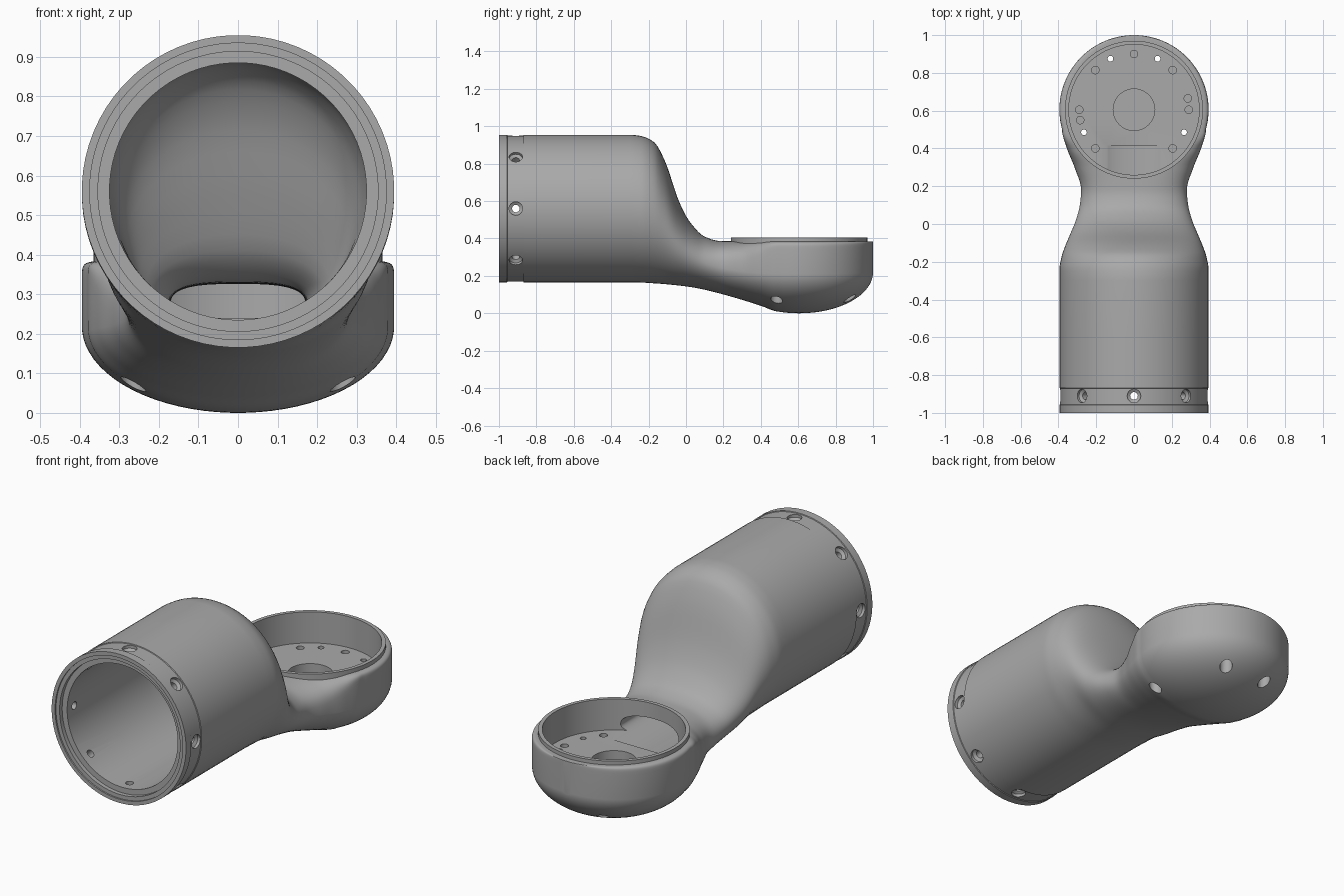
import bpy, bmesh, math
from mathutils import Matrix

if "Cube" in bpy.data.objects:
    bpy.data.objects.remove(bpy.data.objects["Cube"])

grey = bpy.data.materials.new("machined grey")
grey.use_nodes = True
grey.diffuse_color = (0.4, 0.4, 0.4, 1)
grey.node_tree.nodes["Principled BSDF"].inputs["Base Color"].default_value = (0.4, 0.4, 0.4, 1)

CUP_Y, R = 0.605, 0.395
TUBE_Z = 0.56
SEGMENTS = 72

# Stations: y, half width, top, middle, bottom, squareness of the upper half
OUTER = [
    (-1.0, R, 0.955, 0.56, 0.165, 2), (-0.3, R, 0.955, 0.56, 0.165, 2),
    (-0.24, R, 0.948, 0.555, 0.164, 2), (-0.17, 0.383, 0.915, 0.53, 0.16, 2),
    (-0.115, 0.364, 0.82, 0.48, 0.156, 2), (-0.035, 0.33, 0.593, 0.37, 0.148, 2),
    (0.02, 0.308, 0.49, 0.32, 0.141, 2), (0.1, 0.287, 0.41, 0.275, 0.126, 2.2),
    (0.18, 0.28, 0.387, 0.25, 0.106, 2.6), (0.3, 0.315, 0.385, 0.23, 0.072, 3.5),
    (0.4, 0.355, 0.385, 0.222, 0.04, 7), (0.5, 0.381, 0.385, 0.22, 0.009, 20),
]
INNER = [
    (-1.1, 0.325, 0.885, 0.56, 0.235, 2), (-0.32, 0.325, 0.885, 0.56, 0.235, 2),
    (-0.24, 0.315, 0.85, 0.54, 0.233, 2), (-0.17, 0.295, 0.75, 0.48, 0.23, 2),
    (-0.1, 0.26, 0.55, 0.38, 0.225, 2), (-0.03, 0.21, 0.39, 0.29, 0.22, 2.3),
    (0.06, 0.175, 0.33, 0.27, 0.215, 2.8), (0.415, 0.17, 0.325, 0.27, 0.215, 3),
]


def sample(table, y):
    """Smooth monotone interpolation between the stations."""
    k = 0
    while k < len(table) - 2 and y > table[k + 1][0]:
        k += 1

    def slope(i, c):
        if not 0 <= i < len(table) - 1:
            return 0
        return (table[i + 1][c] - table[i][c]) / (table[i + 1][0] - table[i][0])

    def tangent(i, c):
        a, b = slope(i - 1, c), slope(i, c)
        return 2 * a * b / (a + b) if a * b > 0 else 0

    h = table[k + 1][0] - table[k][0]
    t = (y - table[k][0]) / h
    return [(1 + 2 * t) * (1 - t) ** 2 * table[k][c] + t * (1 - t) ** 2 * h * tangent(k, c)
            + t * t * (3 - 2 * t) * table[k + 1][c] + t * t * (t - 1) * h * tangent(k + 1, c)
            for c in range(1, 6)]


def body_section(y):
    if y <= 0.5:
        w, top, mid, low, n = sample(OUTER, y)
        if -0.956 < y < -0.869:          # shallow band around the mouth
            w, top, low = w - 0.004, top - 0.004, low + 0.004
        return w, top, mid, low, n
    w = math.sqrt(max(R * R - (y - CUP_Y) ** 2, 0))
    return w, 0.385, 0.22, 0.22 - 0.22 * w / R, 20


def finish(bm, name):
    bmesh.ops.recalc_face_normals(bm, faces=bm.faces)
    mesh = bpy.data.meshes.new(name)
    bm.to_mesh(mesh)
    bm.free()
    mesh.materials.append(grey)
    ob = bpy.data.objects.new(name, mesh)
    bpy.context.collection.objects.link(ob)
    return ob


def skin(bm, rings):
    n = len(rings[0])
    for a, b in zip(rings, rings[1:]):
        for i in range(n):
            j = (i + 1) % n
            bm.faces.new((a[i], a[j], b[j], b[i]))
    bm.faces.new(rings[0])
    bm.faces.new(rings[-1])


def loft(name, ys, section):
    bm = bmesh.new()
    rings = []
    for y in ys:
        w, top, mid, low, n = section(y)
        ring = []
        for i in range(SEGMENTS):
            a = math.tau * (i + 0.5) / SEGMENTS
            c, s = math.cos(a), math.sin(a)
            e = 2 / n if s > 0 else 1
            height = top - mid if s > 0 else mid - low
            ring.append(bm.verts.new((math.copysign(w * abs(c) ** e, c), y,
                                      mid + math.copysign(height * abs(s) ** e, s))))
        rings.append(ring)
    skin(bm, rings)
    return finish(bm, name)


def lathe(bm, profile, matrix, segments=24):
    """Closed turned solid; profile is (radius, height) pairs."""
    rings = [[bm.verts.new(matrix @ Matrix.Rotation(math.tau * i / segments, 4, "Z")
                           @ Matrix.Translation((r, 0, h)).to_translation())
              for i in range(segments)] for r, h in profile]
    skin(bm, rings)


def turned(name, profile, matrix):
    bm = bmesh.new()
    lathe(bm, profile, matrix, 96)
    return finish(bm, name)


def combine(target, tool, operation):
    mod = target.modifiers.new(tool.name, "BOOLEAN")
    mod.operation, mod.object, mod.solver = operation, tool, "EXACT"
    bpy.context.view_layer.objects.active = target
    bpy.ops.object.modifier_apply(modifier=mod.name)
    bpy.data.objects.remove(tool)


# Outer shell: tube, neck and cup in one loft
ys = [-1, -0.957, -0.955, -0.87, -0.868, -0.6]
ys += [-0.3 + 0.8 * i / 48 for i in range(49)]
start = math.acos((0.5 - CUP_Y) / R)
ys += [CUP_Y + R * math.cos(start * (1 - i / 36)) for i in range(1, 36)]
body = loft("arm_link", ys, body_section)

cup = Matrix.Translation((0, CUP_Y, 0))
mouth = Matrix.Translation((0, -1, TUBE_Z)) @ Matrix.Rotation(-math.pi / 2, 4, "X")

# Raised lip on the cup
combine(body, turned("cup_lip", [(0.365, 0.3), (0.365, 0.405)], cup), "UNION")

# Hollow tube with a channel into the cup
channel = loft("channel", [-1.1, -0.6] + [-0.32 + 0.735 * i / 40 for i in range(41)],
               lambda y: sample(INNER, y))
combine(body, channel, "DIFFERENCE")
combine(body, turned("mouth_recess", [(0.375, -0.1), (0.375, 0.008), (0.354, 0.008),
                                      (0.354, 0.03)], mouth), "DIFFERENCE")
combine(body, turned("cup_bore", [(0.345, 0.24), (0.345, 0.6)], cup), "DIFFERENCE")

# All drilled holes
bm = bmesh.new()
lathe(bm, [(0.11, 0.17), (0.11, 0.3)], cup, 48)
for x, y in [(0.125, 0.875), (0.265, 0.485)]:
    for side in (-1, 1):
        lathe(bm, [(0.032, -0.1), (0.032, 0.14), (0.015, 0.14), (0.015, 0.3)],
              Matrix.Translation((side * x, y, 0)))
for x, y in [(0, 0.9), (0.205, 0.815), (-0.205, 0.815), (0.29, 0.605), (-0.29, 0.605),
             (0.285, 0.665), (-0.285, 0.55), (0.205, 0.4), (-0.205, 0.4)]:
    lathe(bm, [(0.02, 0.18), (0.02, 0.3)], Matrix.Translation((x, y, 0)))
for i in range(8):
    lathe(bm, [(0.02, 0.28), (0.02, 0.365), (0.036, 0.375), (0.036, 0.45)],
          Matrix.Translation((0, -0.91, TUBE_Z)) @ Matrix.Rotation(i * math.pi / 4, 4, "Y"))
combine(body, finish(bm, "drill_holes"), "DIFFERENCE")

# Smooth curved surfaces, keep machined edges crisp
bpy.ops.object.select_all(action="DESELECT")
body.select_set(True)
bpy.context.view_layer.objects.active = body
bpy.ops.object.shade_smooth_by_angle(angle=math.radians(30))
